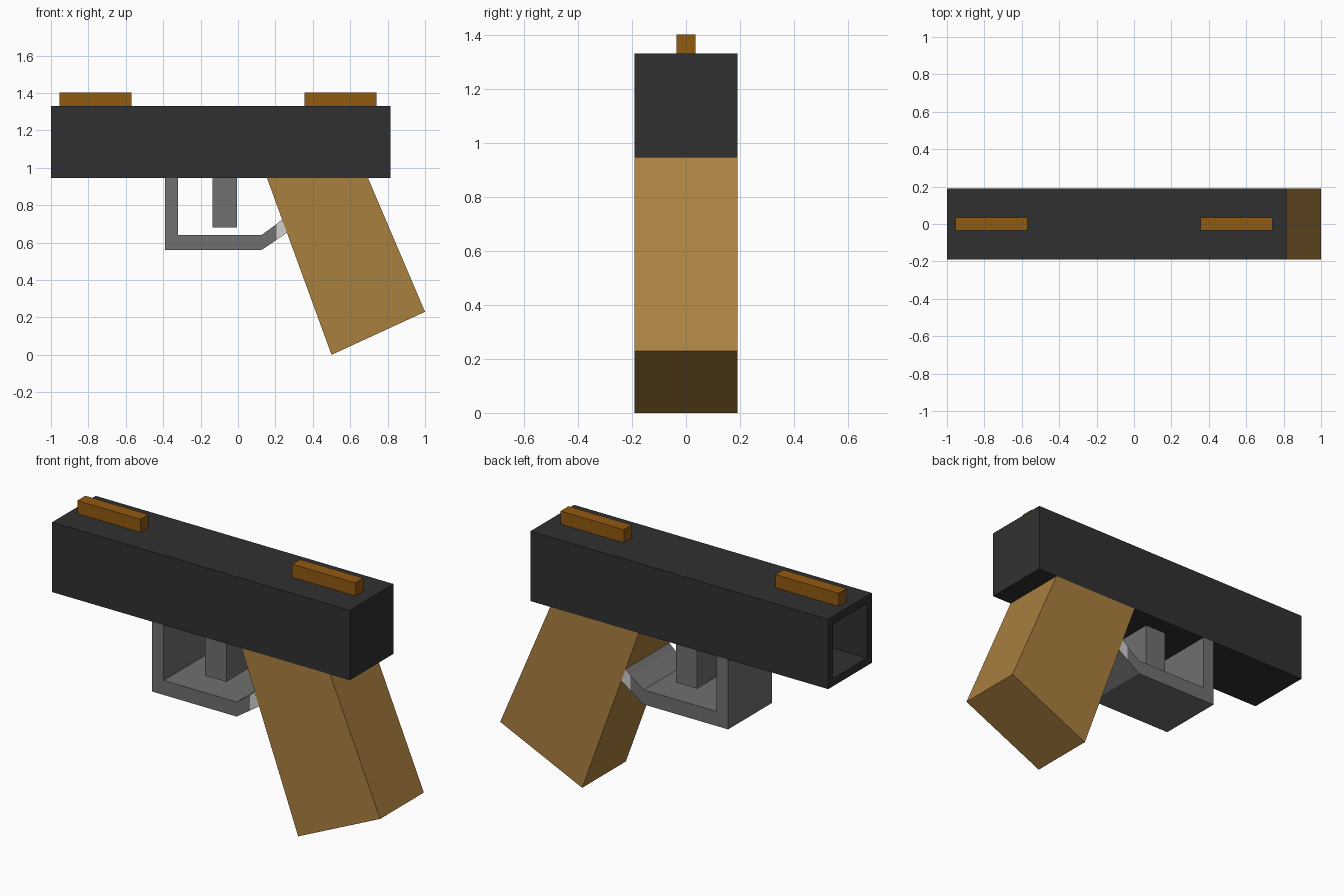
import bpy, bmesh

if "Cube" in bpy.data.objects:
    bpy.data.objects.remove(bpy.data.objects["Cube"])


def material(name, rgb):
    m = bpy.data.materials.new(name)
    m.diffuse_color = (*rgb, 1)
    m.use_nodes = True
    m.node_tree.nodes["Principled BSDF"].inputs["Base Color"].default_value = m.diffuse_color
    return m


black = material("dark_charcoal", (0.03, 0.03, 0.03))
grey = material("mid_grey", (0.162, 0.162, 0.162))
light = material("light_grey", (0.62, 0.62, 0.62))
tan = material("tan_wood", (0.40, 0.216, 0.051))
brown = material("brown", (0.283, 0.10, 0.005))


def prism(name, profile, half_width, *mats):
    """Extrude an x-z outline across y, centred on y = 0."""
    bm = bmesh.new()
    face = bm.faces.new([bm.verts.new((x, -half_width, z)) for x, z in profile])
    ext = bmesh.ops.extrude_face_region(bm, geom=[face], use_keep_orig=True)
    for v in ext["geom"]:
        if isinstance(v, bmesh.types.BMVert):
            v.co.y = half_width
    bmesh.ops.recalc_face_normals(bm, faces=bm.faces)
    mesh = bpy.data.meshes.new(name)
    bm.to_mesh(mesh)
    bm.free()
    for m in mats:
        mesh.materials.append(m)
    obj = bpy.data.objects.new(name, mesh)
    bpy.context.collection.objects.link(obj)
    return obj


def box(name, x0, x1, z0, z1, half_width, mat):
    return prism(name, [(x0, z0), (x1, z0), (x1, z1), (x0, z1)], half_width, mat)


# Long body with a square bore sunk into the -x end
body = box("body", -1.0, 0.815, 0.945, 1.33, 0.19, black)
bm = bmesh.new()
bm.from_mesh(body.data)
bm.normal_update()
end = [f for f in bm.faces if f.normal.x < -0.9]
bmesh.ops.inset_region(bm, faces=end, thickness=0.06)
inner = bmesh.ops.extrude_face_region(bm, geom=end)
bmesh.ops.delete(bm, geom=[f for f in end if f.is_valid], context='FACES_ONLY')
for v in inner["geom"]:
    if isinstance(v, bmesh.types.BMVert):
        v.co.x += 1.0
bmesh.ops.recalc_face_normals(bm, faces=bm.faces)
bm.to_mesh(body.data)
bm.free()

# Top sights
for name, x in (("front_sight", -0.955), ("rear_sight", 0.355)):
    box(name, x, x + 0.385, 1.33, 1.402, 0.035, brown)

# Slanted grip
prism("grip", [(0.155, 0.945), (0.50, 0.0), (1.0, 0.23), (0.695, 0.945)], 0.19, tan)

# Trigger and its full-width guard
box("trigger", -0.135, -0.005, 0.68, 0.945, 0.095, grey)
prism("trigger_guard", [(-0.39, 0.945), (-0.39, 0.56), (0.125, 0.56), (0.205, 0.614),
                        (0.205, 0.698), (0.125, 0.64), (-0.32, 0.64), (-0.32, 0.945)],
      0.19, grey)

# Guard end piece: light on its sides, grey above and below
tip = prism("guard_end", [(0.205, 0.614), (0.262, 0.653), (0.235, 0.725), (0.205, 0.698)],
            0.19, grey, light)
for p in tip.data.polygons:
    p.material_index = 1 if abs(p.normal.y) > 0.9 else 0
